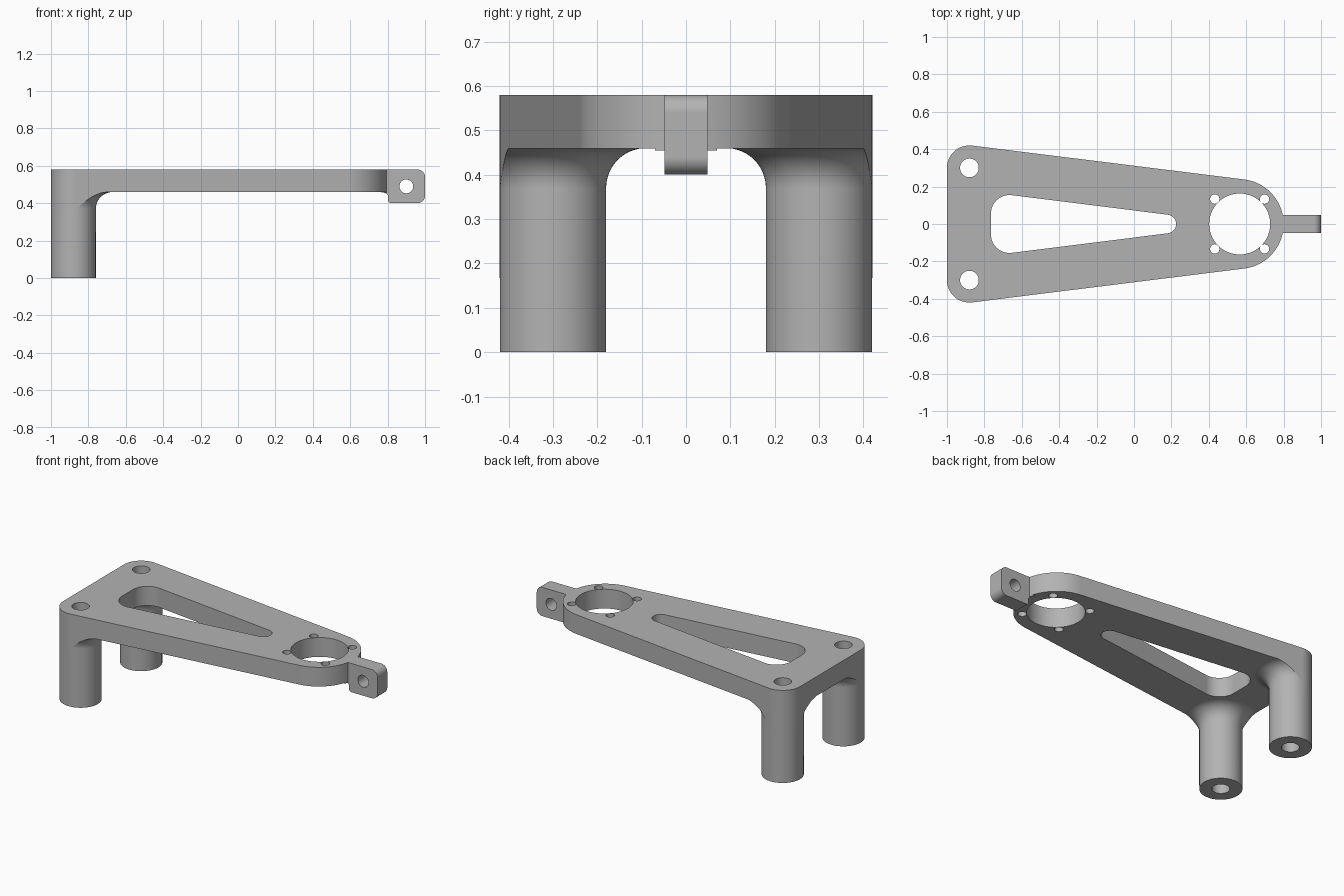
import bpy, bmesh
from math import sin, cos, radians, pi

cube = bpy.data.objects.get("Cube")
if cube:
    bpy.data.objects.remove(cube, do_unlink=True)

grey = bpy.data.materials.new("machined grey")
grey.use_nodes = True
grey.diffuse_color = (0.45, 0.45, 0.45, 1)
grey.node_tree.nodes["Principled BSDF"].inputs["Base Color"].default_value = (0.45, 0.45, 0.45, 1)


def arc(cx, cy, r, a0, a1, n=16):
    """Points along an arc, angles in degrees."""
    angles = [radians(a0 + (a1 - a0) * i / n) for i in range(n + 1)]
    return [(cx + r * cos(a), cy + r * sin(a)) for a in angles]


def finish(name, bm):
    bmesh.ops.remove_doubles(bm, verts=bm.verts, dist=1e-5)
    bmesh.ops.recalc_face_normals(bm, faces=bm.faces)
    mesh = bpy.data.meshes.new(name)
    bm.to_mesh(mesh)
    bm.free()
    mesh.materials.append(grey)
    ob = bpy.data.objects.new(name, mesh)
    bpy.context.collection.objects.link(ob)
    return ob


def prism(name, points, lo, hi, axis="z"):
    """Extrude a closed profile along z, or an xz profile along y."""
    bm = bmesh.new()
    place = (lambda p, h: (p[0], p[1], h)) if axis == "z" else (lambda p, h: (p[0], h, p[1]))
    face = bm.faces.new([bm.verts.new(place(p, lo)) for p in points])
    out = bmesh.ops.extrude_face_region(bm, geom=[face])
    shift = (0, 0, hi - lo) if axis == "z" else (0, hi - lo, 0)
    bmesh.ops.translate(bm, vec=shift, verts=[v for v in out["geom"] if isinstance(v, bmesh.types.BMVert)])
    return finish(name, bm)


def lathe(name, profile, x, y, steps=64):
    """Revolve a radius-height profile around a vertical axis."""
    bm = bmesh.new()
    verts = [bm.verts.new((r, 0, z)) for r, z in profile]
    edges = [bm.edges.new(pair) for pair in zip(verts, verts[1:])]
    bmesh.ops.spin(bm, geom=verts + edges, cent=(0, 0, 0), axis=(0, 0, 1), angle=2 * pi, steps=steps)
    bmesh.ops.translate(bm, vec=(x, y, 0), verts=bm.verts)
    return finish(name, bm)


def combine(base, other, operation):
    mod = base.modifiers.new("combine", "BOOLEAN")
    mod.operation = operation
    mod.solver = "EXACT"
    mod.object = other
    bpy.ops.object.select_all(action="DESELECT")
    bpy.context.view_layer.objects.active = base
    base.select_set(True)
    bpy.ops.object.modifier_apply(modifier=mod.name)
    bpy.data.objects.remove(other, do_unlink=True)


LEG_X, LEG_Y, LEG_R = -0.88, 0.30, 0.12
BOTTOM, TOP = 0.46, 0.58
FILLET = 0.09

# Arm slab
arm = prism("bracket_arm", [(-1.1, -0.6), (0.9, -0.6), (0.9, 0.6), (-1.1, 0.6)], BOTTOM - 0.0005, TOP)

# Legs flaring into the slab
flare = [(LEG_R + FILLET - r, z) for r, z in arc(0, BOTTOM - FILLET, FILLET, 0, 90)]
leg_profile = [(0, 0), (LEG_R - 0.0005, 0)] + flare + [(LEG_R + FILLET, 0.5), (0, 0.5)]
for side in (-1, 1):
    combine(arm, lathe("leg", leg_profile, LEG_X, side * LEG_Y), "UNION")

# Small web under the nose
web = prism("nose_web", [(0.765, 0.5), (0.765, BOTTOM - 0.0005), (0.785, 0.455), (0.9, 0.448), (0.9, 0.5)],
            -0.07, 0.07, "y")
combine(arm, web, "UNION")

# Tapered outline trims everything above
outline = (arc(LEG_X, -LEG_Y, LEG_R, 180, 277) + arc(0.56, 0, 0.24, -83, 83, 40)
           + arc(LEG_X, LEG_Y, LEG_R, 83, 180))
combine(arm, prism("outline", outline, -0.5, 1), "INTERSECT")

# End lug with rounded corners
lug = ([(0.76, TOP), (0.76, 0.47), (0.795, 0.45), (0.803, 0.44)] + arc(0.818, 0.415, 0.015, 180, 270, 6)
       + arc(0.96, 0.44, 0.04, 270, 360, 10) + arc(0.96, 0.54, 0.04, 0, 90, 10))
combine(arm, prism("end_lug", lug, -0.048, 0.048, "y"), "UNION")

# Tapered window
window = (arc(-0.665, -0.055, 0.1, 180, 277) + arc(0.175, 0, 0.05, -83, 83, 20)
          + arc(-0.665, 0.055, 0.1, 83, 180))
combine(arm, prism("window", window, 0.2, 1), "DIFFERENCE")

# Bores: leg holes, large seat, four screw holes, lug pin
holes = [(0.565, 0, 0.163, 72)]
for side in (-1, 1):
    holes.append((LEG_X, side * LEG_Y, 0.05, 40))
    holes += [(0.565 + dx, side * 0.133, 0.025, 28) for dx in (-0.133, 0.133)]
for x, y, r, n in holes:
    combine(arm, prism("bore", arc(x, y, r, 0, 360 - 360 / n, n - 1), -0.5, 1), "DIFFERENCE")
combine(arm, prism("pin_bore", arc(0.9, 0.49, 0.037, 0, 350, 35), -0.5, 0.5, "y"), "DIFFERENCE")

# Shading
bpy.context.view_layer.objects.active = arm
arm.select_set(True)
bpy.ops.object.shade_smooth_by_angle(angle=radians(30))
weighted = arm.modifiers.new("weighted_normals", "WEIGHTED_NORMAL")
weighted.keep_sharp = True
